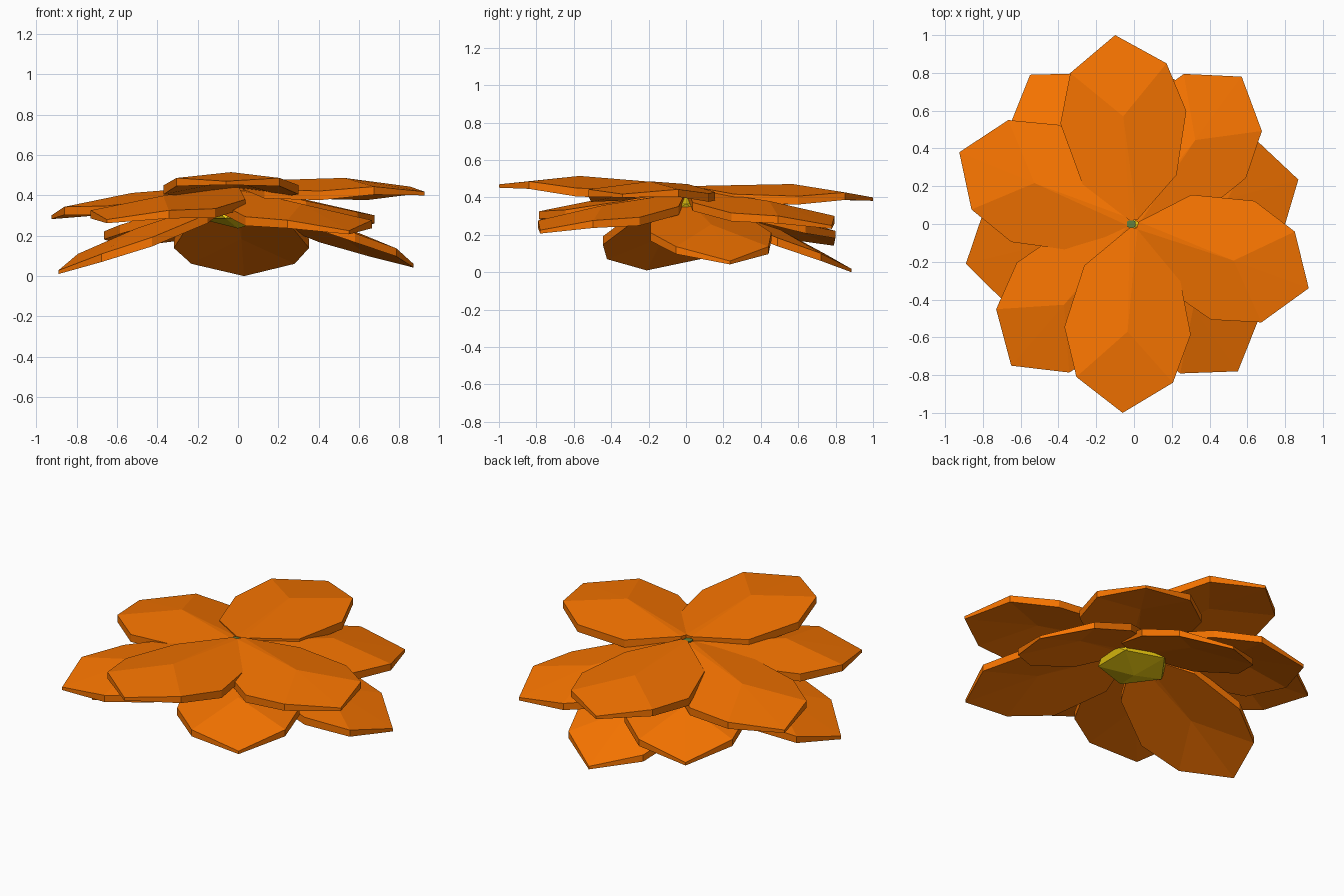
import bpy, bmesh
from mathutils import Vector

if "Cube" in bpy.data.objects:
    bpy.data.objects.remove(bpy.data.objects["Cube"])


def material(name, rgb):
    m = bpy.data.materials.new(name)
    m.diffuse_color = (*rgb, 1)
    m.use_nodes = True
    m.node_tree.nodes["Principled BSDF"].inputs["Base Color"].default_value = m.diffuse_color
    return m


orange = material("petal_orange", (0.93, 0.175, 0.0))
yellow = material("heart_yellow", (0.85, 0.6, 0.005))
green = material("stem_green", (0.12, 0.22, 0.05))


def finish(bm, name, mat):
    bmesh.ops.recalc_face_normals(bm, faces=bm.faces)
    me = bpy.data.meshes.new(name)
    bm.to_mesh(me)
    bm.free()
    me.materials.append(mat)
    ob = bpy.data.objects.new(name, me)
    bpy.context.collection.objects.link(ob)
    return ob


# Half outline of a petal: fraction of length, half width, rise, thickness
HALF = [(0.02, 0.02, 0.0, 0.035), (0.235, 0.25, -0.03, 0.045),
        (0.565, 0.335, -0.02, 0.045), (0.825, 0.256, 0.016, 0.04)]
TIP = (1.0, 0.0, 0.0, 0.018)
RIDGE = (0.57, 0.0, 0.045, 0.045)


def petal(name, tip_x, tip_y, z_base, z_tip, lift):
    """lift raises the two widest points, flattening the petal's fold"""
    along = Vector((tip_x, tip_y, z_tip - z_base))
    side = Vector((-tip_y, tip_x, 0)).normalized()
    half = [(r, w, h + lift * (0.2 < r < 0.6), t) for r, w, h, t in HALF]
    outline = half + [TIP] + [(r, -w, h, t) for r, w, h, t in reversed(half)]
    bm = bmesh.new()

    def layer(k):
        def vert(p):
            pos = along * p[0] + side * p[1]
            pos.z += z_base + p[2] - k * p[3]
            return bm.verts.new(pos)
        rim = [vert(p) for p in outline]
        mid = vert(RIDGE)
        bm.faces.new(rim[0:4] + [mid])
        bm.faces.new((rim[3], rim[4], mid))
        bm.faces.new((rim[4], rim[5], mid))
        bm.faces.new(rim[5:9] + [mid])
        bm.faces.new((rim[8], rim[0], mid))
        return rim

    top, low = layer(0), layer(1)
    n = len(top)
    for i in range(n):
        j = (i + 1) % n
        bm.faces.new((top[i], top[j], low[j], low[i]))
    finish(bm, name, orange)


# Petals in three tiers: tip x, tip y, height at centre, height at tip, lift
TIERS = {
    "upper_petal": [(-0.06, -1.0, 0.47, 0.47, 0), (0.925, -0.34, 0.472, 0.418, 0),
                    (-0.10, 1.0, 0.462, 0.40, 0)],
    "middle_petal": [(-0.925, 0.38, 0.455, 0.30, 0), (-0.65, -0.75, 0.45, 0.28, 0),
                     (0.57, 0.78, 0.45, 0.25, 0), (0.55, -0.78, 0.43, 0.225, 0),
                     (-0.55, 0.79, 0.42, 0.16, 0)],
    "lower_petal": [(0.87, 0.235, 0.41, 0.06, 0.02), (-0.89, -0.21, 0.405, 0.028, 0.02),
                    (0.03, 0.885, 0.40, 0.018, 0.02)],
}
for tier, petals in TIERS.items():
    for i, spec in enumerate(petals, 1):
        petal(f"{tier}_{i}", *spec)

# Faceted flower heart under the petals
bm = bmesh.new()
bmesh.ops.create_icosphere(bm, subdivisions=1, radius=1)
bmesh.ops.scale(bm, vec=(0.22, 0.22, 0.09), verts=bm.verts)
bmesh.ops.translate(bm, vec=(0, 0, 0.326), verts=bm.verts)
finish(bm, "flower_heart", yellow)

# Small stem tip where the petals meet
bm = bmesh.new()
bmesh.ops.create_cone(bm, cap_ends=True, segments=6, radius1=0.026,
                      radius2=0.026, depth=0.14)
bmesh.ops.translate(bm, vec=(-0.015, 0, 0.388), verts=bm.verts)
finish(bm, "stem_tip", green)
